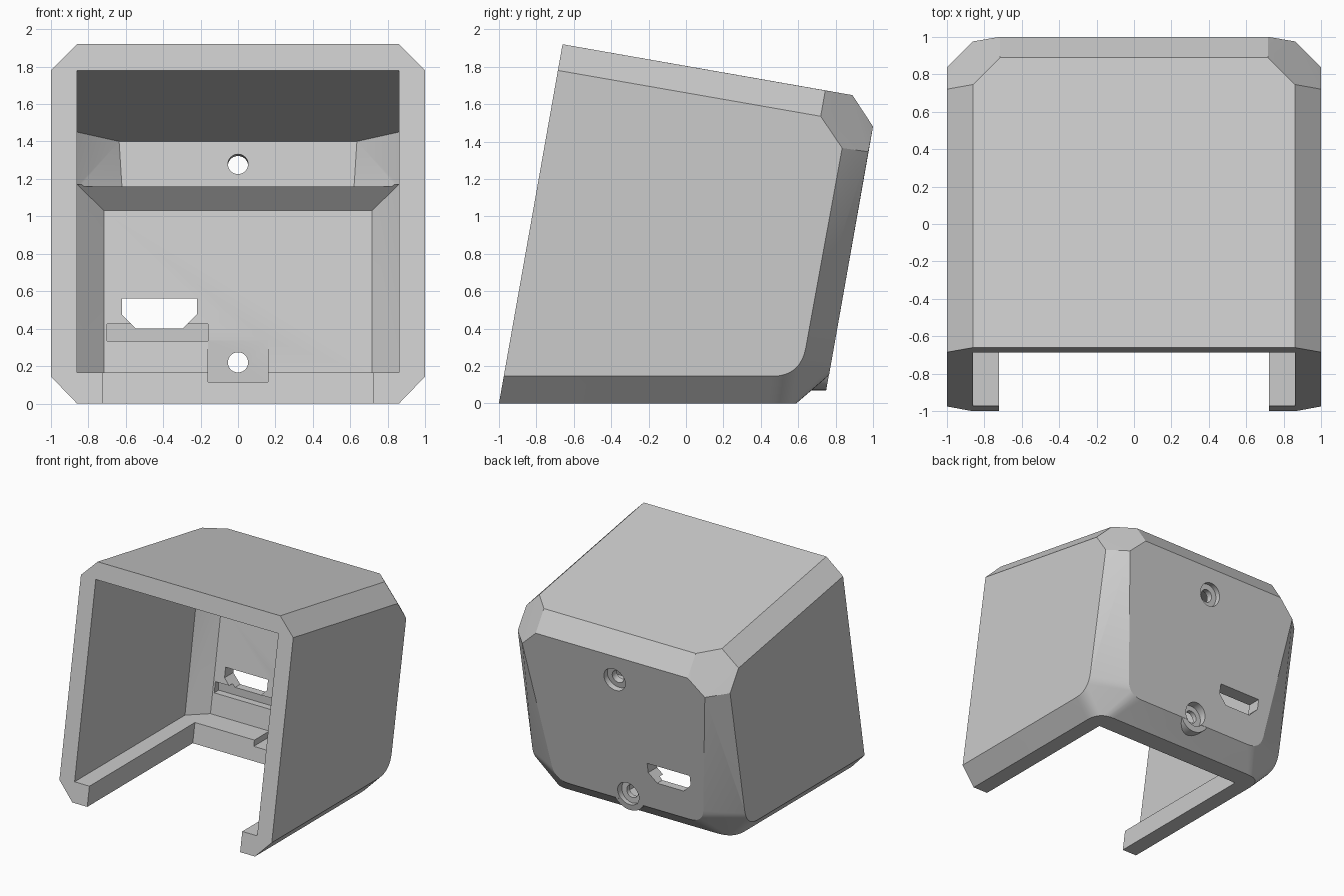
import bpy, bmesh, math
from mathutils import Vector

cube = bpy.data.objects.get("Cube")
if cube:
    bpy.data.objects.remove(cube, do_unlink=True)

grey = bpy.data.materials.new("light_grey")
grey.use_nodes = True
GREY = (0.6, 0.6, 0.6, 1)
grey.diffuse_color = GREY
grey.node_tree.nodes["Principled BSDF"].inputs["Base Color"].default_value = GREY

LEAN = 0.177  # front and back walls lean backwards


def back(z):
    return 0.738 + LEAN * z


def front(z):
    return -1 + LEAN * z


def hull(name, points, mirror=False):
    """Convex solid around a few points, optionally mirrored in x."""
    pts = [Vector(p) for p in points]
    if mirror:
        pts += [Vector((-p.x, p.y, p.z)) for p in pts]
    bm = bmesh.new()
    for p in pts:
        bm.verts.new(p)
    bmesh.ops.remove_doubles(bm, verts=bm.verts[:], dist=0.0005)
    res = bmesh.ops.convex_hull(bm, input=bm.verts[:])
    loose = [v for v in bm.verts if not v.link_faces]
    bmesh.ops.delete(bm, geom=loose, context='VERTS')
    bmesh.ops.dissolve_limit(bm, angle_limit=math.radians(1),
                             verts=bm.verts[:], edges=bm.edges[:])
    bmesh.ops.recalc_face_normals(bm, faces=bm.faces[:])
    mesh = bpy.data.meshes.new(name)
    bm.to_mesh(mesh)
    bm.free()
    mesh.materials.append(grey)
    ob = bpy.data.objects.new(name, mesh)
    bpy.context.collection.objects.link(ob)
    return ob


def bend(a, corner, b, steps=8):
    """Rounded corner from a to b."""
    a, c, b = Vector(a), Vector(corner), Vector(b)
    return [a * (1 - t) ** 2 + c * 2 * t * (1 - t) + b * t * t
            for t in (i / steps for i in range(steps + 1))]


def ring(radius, cy, cz, axis, count=40):
    """Circle of points around an axis in the yz plane."""
    up = Vector((0, -axis.z, axis.y))
    mid = Vector((0, cy, cz))
    turns = [2 * math.pi * i / count for i in range(count)]
    return [mid + Vector((radius * math.cos(t), 0, 0)) + up * radius * math.sin(t)
            for t in turns]


def rod(name, radius, y, z, axis, length):
    base = ring(radius, y, z, axis)
    return hull(name, base + [p + axis * length for p in base])


def apply(target, tool, operation):
    mod = target.modifiers.new(tool.name, 'BOOLEAN')
    mod.operation = operation
    mod.solver = 'EXACT'
    mod.object = tool
    bpy.context.view_layer.objects.active = target
    bpy.ops.object.modifier_apply(modifier=mod.name)
    bpy.data.objects.remove(tool, do_unlink=True)


# Outer body: chamfered block with clipped top corners
body = [(1, front(0.145), 0.145), (0.86, front(0), 0),
        (1, front(1.78), 1.78), (0.86, front(1.92), 1.92)]
body += [(0.86, 0.745, 1.673), (0.715, 0.89, 1.648),
         (0.715, 1.0, 1.48), (0.86, 0.975, 1.345),
         (1, 0.835, 1.365), (1, 0.72, 1.535)]
# Rounded lower back corners on the side, back and bottom faces
body += bend((1, 0.46, 0.145), (1, 0.614, 0.145), (1, 0.641, 0.30))
body += bend((0.715, back(0.30), 0.30), (0.715, back(0.15), 0.15), (0.56, back(0.15), 0.15))
body += bend((0.86, 0.44, 0), (0.86, 0.59, 0), (0.71, 0.59, 0))
shell = hull("housing_shell", body, True)

# Round boss around the lower screw
level = Vector((0, 1, 0))
circle = ring(0.15, 0.6, 0.22, level)
boss = hull("screw_boss", circle + [Vector((p.x, back(p.z) - 0.001, p.z)) for p in circle])
apply(shell, boss, 'UNION')

# Main cavity with chamfered back corners, under the shelf
lower = [(0.86, -1.5, 0.165), (0.86, -1.5, 1.17), (0.86, 0.515, 0.165),
         (0.715, 0.65, 0.165), (0.715, 0.80, 1.03), (0.86, 0.68, 1.15),
         (0.86, 0.68, 1.17)]
# Upper cavity above the shelf
upper = [(0.86, -1.5, 1.16), (0.86, -1.5, 1.976), (0.86, 0.673, 1.45),
         (0.635, 0.88, 1.40), (0.62, 0.84, 1.16), (0.86, 0.66, 1.16)]
# Open bottom between the two rails
floor = [(0.72, y, z) for y, z in
         [(-1.5, -0.3), (-1.5, 0.2), (0.42 - 0.3 * LEAN, -0.3), (0.42 + 0.2 * LEAN, 0.2)]]
for name, pts in (("lower_cavity", lower), ("upper_cavity", upper), ("floor_opening", floor)):
    apply(shell, hull(name, pts, True), 'DIFFERENCE')


def block(name, x0, x1, y0, y1, z0, z1):
    return hull(name, [(x, y, z) for x in (x0, x1) for y in (y0, y1) for z in (z0, z1)])


# Screw notch and board groove inside the back wall
apply(shell, block("screw_notch", -0.16, 0.16, 0.3, 0.68, 0.115, 0.34), 'DIFFERENCE')
apply(shell, block("board_groove", -0.70, -0.16, 0.5, 0.74, 0.335, 0.425), 'DIFFERENCE')

# Plug socket through the back wall
socket = [(-0.62, 0.56), (-0.22, 0.56), (-0.22, 0.475),
          (-0.295, 0.40), (-0.545, 0.40), (-0.62, 0.475)]
apply(shell, hull("socket_slot", [(x, y, z) for x, z in socket for y in (0.5, 1.2)]), 'DIFFERENCE')

# Screw holes with wider counterbores from the back
tilted = Vector((0, 1, -LEAN)).normalized()
for name, radius, y, z, axis in (
        ("lower_hole", 0.054, 0.5, 0.22, level),
        ("lower_counterbore", 0.10, 0.72, 0.22, level),
        ("upper_hole", 0.054, 0.75, 1.298, tilted),
        ("upper_counterbore", 0.10, 0.915, 1.269, tilted)):
    apply(shell, rod(name, radius, y, z, axis, 0.5), 'DIFFERENCE')

# Smooth the rounded corners, keep the chamfers crisp
bpy.ops.object.select_all(action='DESELECT')
shell.select_set(True)
bpy.context.view_layer.objects.active = shell
bpy.ops.object.shade_smooth_by_angle(angle=math.radians(25))
